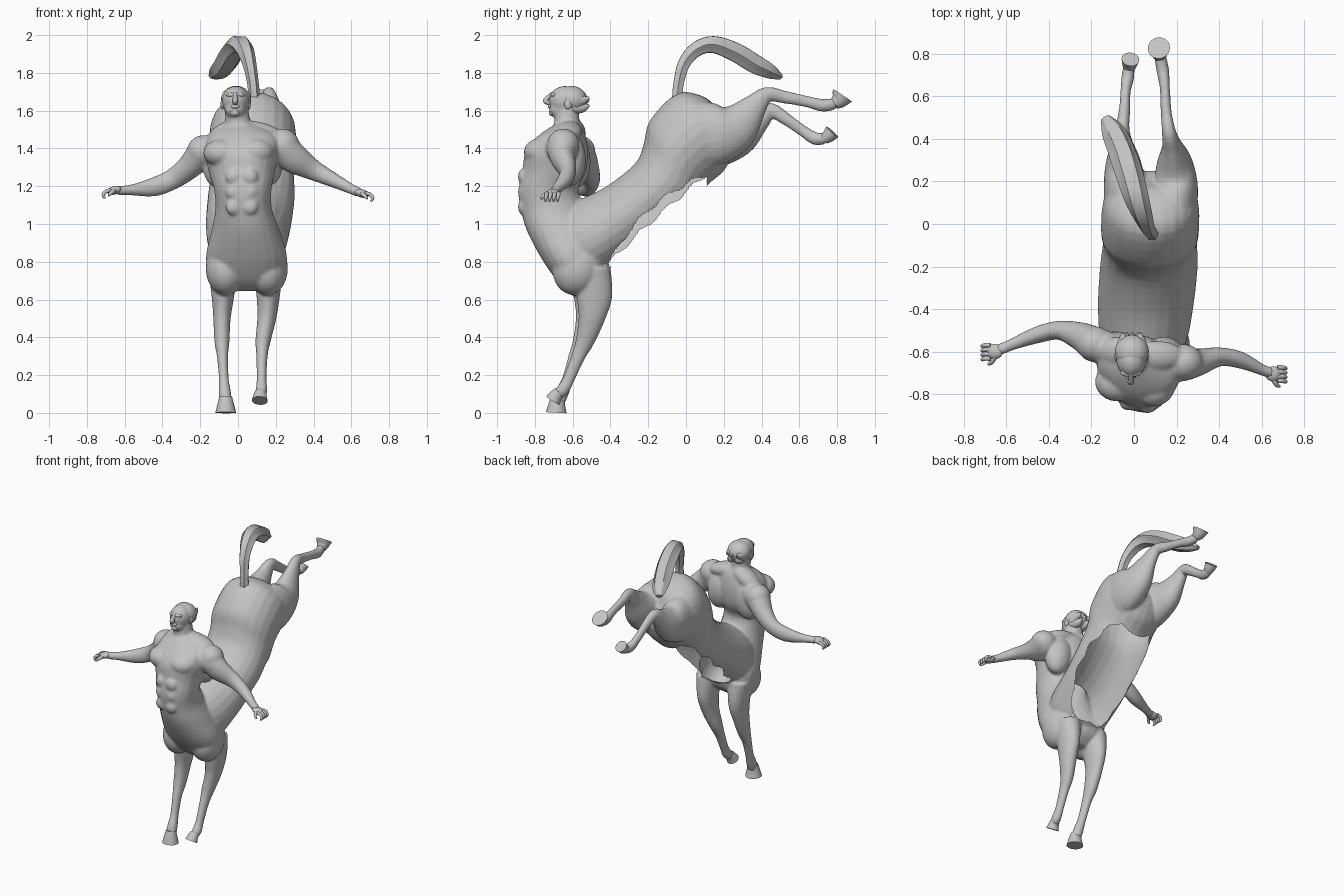
import bpy, bmesh, math
from mathutils import Vector, Euler

grey = bpy.data.materials.new("stone_grey")
grey.diffuse_color = (0.55, 0.55, 0.55, 1)
N = 24      # points round each ring
STEPS = 4   # rings between sections


def finish(name, bm):
    me = bpy.data.meshes.new(name)
    bm.to_mesh(me)
    bm.free()
    me.materials.append(grey)
    ob = bpy.data.objects.new(name, me)
    bpy.context.collection.objects.link(ob)
    return ob


def spline(rows):
    """Catmull-Rom through rows of numbers."""
    out, last = [], len(rows) - 1
    for i in range(last):
        p0, p1, p2, p3 = rows[max(i - 1, 0)], rows[i], rows[i + 1], rows[min(i + 2, last)]
        for s in range(STEPS):
            t = s / STEPS
            out.append([0.5 * (2 * b + (c - a) * t + (2 * a - 5 * b + 4 * c - d) * t * t
                               + (3 * b - a - 3 * c + d) * t ** 3)
                        for a, b, c, d in zip(p0, p1, p2, p3)])
    return out + [list(rows[-1])]


def skin(name, rings, ripple=0.0):
    """Closed skin over (centre, u, v) rings."""
    bm = bmesh.new()
    loops = []
    for c, u, v in rings:
        loop = []
        for k in range(N):
            a = 2 * math.pi * k / N
            r = 1 + ripple * math.cos(6 * a)
            loop.append(bm.verts.new(c + u * (r * math.cos(a)) + v * (r * math.sin(a))))
        loops.append(loop)
    for i in range(len(loops) - 1):
        for k in range(N):
            j = (k + 1) % N
            bm.faces.new((loops[i][k], loops[i][j], loops[i + 1][j], loops[i + 1][k]))
    bm.faces.new(loops[0][::-1])
    bm.faces.new(loops[-1])
    bmesh.ops.recalc_face_normals(bm, faces=bm.faces)
    return finish(name, bm)


def trunk(name, rows, slant=0.0):
    """Rows: x, y and z of one edge, y and z of the opposite edge, half width."""
    rings = []
    for x, ya, za, yb, zb, w in spline(rows):
        rings.append((Vector((x, (ya + yb) / 2, (za + zb) / 2)),
                      Vector((w, -slant * w, 0)),
                      Vector((0, (ya - yb) / 2, (za - zb) / 2))))
    return skin(name, rings)


def limb(name, rows, side=(1, 0, 0), ripple=0.0):
    """Rows: x, y, z, radius along side, radius across it."""
    pts = spline([r if len(r) == 5 else (*r, r[3]) for r in rows])
    rings = []
    for i, p in enumerate(pts):
        t = Vector(pts[min(i + 1, len(pts) - 1)][:3]) - Vector(pts[max(i - 1, 0)][:3])
        t.normalize()
        u = Vector(side)
        u = (u - t * u.dot(t)).normalized()
        rings.append((Vector(p[:3]), u * p[3], t.cross(u) * p[4]))
    return skin(name, rings, ripple)


def blob(name, centre, size, rot=(0, 0, 0)):
    bm = bmesh.new()
    bmesh.ops.create_uvsphere(bm, u_segments=24, v_segments=14, radius=1)
    e = Euler([math.radians(a) for a in rot]).to_matrix()
    for v in bm.verts:
        v.co = e @ Vector(a * b for a, b in zip(v.co, size)) + Vector(centre)
    return finish(name, bm)


# Horse barrel and rump
trunk("horse_body", [
    (.04, -.70, 1.05, -.70, .82, .13), (.045, -.58, 1.12, -.54, .70, .20),
    (.055, -.42, 1.20, -.35, .80, .225), (.07, -.27, 1.32, -.13, .96, .23),
    (.075, -.225, 1.42, .04, 1.09, .222), (.075, -.19, 1.55, .11, 1.20, .23),
    (.078, -.05, 1.69, .20, 1.28, .228), (.078, .08, 1.68, .24, 1.36, .20),
    (.075, .16, 1.62, .25, 1.42, .14), (.075, .19, 1.55, .22, 1.49, .06)])

# Human torso flowing down into the horse breast
trunk("torso", [
    (.01, -.69, 1.53, -.57, 1.54, .06), (.025, -.79, 1.46, -.54, 1.49, .17),
    (.02, -.85, 1.38, -.52, 1.39, .195), (.02, -.865, 1.28, -.53, 1.28, .175),
    (.025, -.885, 1.18, -.57, 1.18, .152), (.03, -.875, 1.08, -.52, 1.08, .15),
    (.04, -.84, .96, -.43, .96, .182), (.045, -.76, .81, -.41, .84, .215),
    (.045, -.68, .70, -.43, .72, .19), (.045, -.61, .645, -.50, .655, .10)], slant=0.12)

# Chest, stomach, shoulder and back muscles
blob("left_pectoral", (-.09, -.748, 1.375), (.095, .085, .072), (0, 0, -22))
blob("right_pectoral", (.095, -.77, 1.38), (.098, .088, .074), (0, 0, 15))
for row, z in enumerate((1.25, 1.17, 1.09)):
    for side, x, y in (("left", -.022, -.847), ("right", .062, -.86)):
        blob(f"{side}_abdominal_{row}", (x, y, z), (.044, .03, .044))
blob("left_deltoid", (-.185, -.565, 1.385), (.085, .085, .085))
blob("right_deltoid", (.235, -.65, 1.42), (.09, .085, .085))
blob("left_trapezius", (-.07, -.60, 1.48), (.12, .07, .055), (0, -32, 0))
blob("right_trapezius", (.11, -.62, 1.49), (.13, .07, .05), (0, 12, 0))
blob("left_back_muscle", (-.09, -.58, 1.33), (.095, .075, .14), (0, 10, 0))
blob("right_back_muscle", (.14, -.61, 1.34), (.095, .08, .14), (0, -12, 0))

# Arms
limb("left_arm", [(-.10, -.60, 1.40, .08), (-.19, -.56, 1.37, .08), (-.26, -.525, 1.30, .065),
                  (-.35, -.50, 1.235, .045, .055), (-.45, -.52, 1.195, .04, .05),
                  (-.57, -.565, 1.18, .028), (-.64, -.595, 1.178, .026)], (0, 1, 0))
limb("right_arm", [(.14, -.66, 1.42, .08), (.23, -.655, 1.40, .085), (.30, -.65, 1.345, .065, .08),
                   (.40, -.625, 1.285, .045, .055), (.50, -.64, 1.235, .04),
                   (.60, -.685, 1.185, .027), (.645, -.70, 1.165, .026)], (0, 1, 0))

# Neck and head, chin raised
limb("neck", [(.005, -.625, 1.46, .09, .08), (0, -.63, 1.53, .068), (-.01, -.63, 1.62, .062)])
blob("skull", (-.012, -.635, 1.65), (.072, .09, .08), (-15, 0, 0))
blob("jaw", (-.015, -.675, 1.605), (.054, .05, .046), (-20, 0, 0))

# Forelegs
limb("left_foreleg", [(-.08, -.51, .77, .08, .09), (-.08, -.50, .62, .06, .095),
                      (-.085, -.515, .50, .046, .07), (-.085, -.55, .38, .040, .05),
                      (-.082, -.585, .30, .030, .037), (-.075, -.625, .18, .026, .031),
                      (-.07, -.655, .11, .033, .036), (-.066, -.675, .06, .033, .035)])
limb("right_foreleg", [(.16, -.49, .77, .08, .09), (.16, -.485, .62, .062, .095),
                       (.152, -.50, .50, .050, .07), (.132, -.535, .38, .040, .05),
                       (.127, -.57, .30, .030, .037), (.125, -.62, .18, .026, .031),
                       (.125, -.65, .125, .031, .034), (.12, -.675, .10, .028, .03)])
for side, x in (("left", -.065), ("right", .158)):
    blob(side + "_breast", (x, -.575, .765), (.106, .13, .145), (-20, 0, 0))

# Kicking hind legs
limb("right_hind_leg", [(.195, .04, 1.47, .10, .18), (.197, .17, 1.48, .104, .165),
                        (.192, .27, 1.52, .088, .125), (.18, .36, 1.62, .048, .07),
                        (.165, .43, 1.685, .034, .042), (.152, .52, 1.672, .026, .034),
                        (.145, .64, 1.648, .024, .03), (.135, .725, 1.628, .03, .034),
                        (.122, .79, 1.638, .028, .03)])
limb("left_hind_leg", [(-.04, .04, 1.45, .10, .17), (-.043, .17, 1.46, .10, .16),
                       (-.05, .28, 1.48, .085, .12), (-.056, .38, 1.55, .05, .068),
                       (-.055, .45, 1.60, .034, .042), (-.045, .53, 1.555, .027, .033),
                       (-.04, .62, 1.492, .024, .03), (-.03, .685, 1.452, .03, .034),
                       (-.024, .74, 1.455, .027, .03)])

# Fuse everything so far into one skin
bpy.ops.object.select_all(action='SELECT')
body = bpy.data.objects["horse_body"]
bpy.context.view_layer.objects.active = body
bpy.ops.object.join()
body.name = "body"
rem = body.modifiers.new("fuse", 'REMESH')
rem.mode, rem.voxel_size = 'VOXEL', 0.009
soft = body.modifiers.new("soften", 'SMOOTH')
soft.factor, soft.iterations = 0.5, 5
for m in ("fuse", "soften"):
    bpy.ops.object.modifier_apply(modifier=m)

# Ragged open belly, higher on the right side
bm = bmesh.new()
bm.from_mesh(body.data)
gap = []
for f in bm.faces:
    c = f.calc_center_median()
    t = (c.y + .41) / .52
    if 0 < t < 1 and c.z > .77 and f.normal.z < .3:
        lift = (.09 if c.x > .075 else .015) * math.sin(math.pi * t ** .8)
        if c.z < .79 + .909 * (c.y + .41) + lift + .012 * math.sin(45 * c.y):
            gap.append(f)
bmesh.ops.delete(bm, geom=gap, context='FACES')
for f in bm.faces:
    f.material_index = 0
bm.to_mesh(body.data)
bm.free()
body.data.materials.clear()
body.data.materials.append(grey)

# Hands
for side, x, y, z, d in (("left", -.655, -.60, 1.178, -1), ("right", .655, -.705, 1.162, 1)):
    blob(side + "_palm", (x, y, z), (.04, .036, .022), (0, 15 * d, 0))
    for i in range(4):
        fy = y + .03 - .021 * i
        limb(f"{side}_finger_{i}", [(x + .02 * d, fy, z, .011), (x + .045 * d, fy, z - .006, .010),
                                    (x + .058 * d, fy - .004, z - .025, .009),
                                    (x + .048 * d, fy - .006, z - .042, .005)], (0, 1, 0))
    limb(side + "_thumb", [(x, y - .025, z, .012), (x + .015 * d, y - .05, z - .012, .011),
                           (x + .03 * d, y - .06, z - .028, .006)], (0, 1, 0))

# Face and swept-back hair
blob("chin", (-.016, -.706, 1.59), (.026, .02, .02))
blob("brow", (-.014, -.698, 1.683), (.05, .022, .014))
blob("lips", (-.016, -.720, 1.622), (.024, .012, .011))
limb("nose", [(-.014, -.70, 1.695, .010), (-.015, -.733, 1.668, .012), (-.015, -.742, 1.65, .015),
              (-.015, -.715, 1.638, .010)])
for side, x in (("left", -.082), ("right", .058)):
    blob(side + "_ear", (x, -.625, 1.635), (.010, .02, .028))
blob("hair", (-.01, -.60, 1.66), (.08, .08, .07), (-20, 0, 0))
for i, (x, z) in enumerate(((-.05, 1.66), (-.01, 1.65), (.03, 1.66), (-.035, 1.62), (.02, 1.62))):
    limb(f"hair_lock_{i}", [(x, -.60, z, .035), (x, -.55, z - .005, .026), (x, -.512, z + .01, .006)])

# Hooves
limb("left_fore_hoof", [(-.066, -.678, .085, .034), (-.065, -.684, .045, .044),
                        (-.065, -.687, .001, .055)])
limb("right_fore_hoof", [(.12, -.67, .11, .03), (.117, -.69, .088, .036), (.115, -.705, .065, .042)])
limb("right_hind_hoof", [(.122, .785, 1.635, .03), (.119, .81, 1.655, .042, .045),
                         (.117, .828, 1.68, .052, .06)])
limb("left_hind_hoof", [(-.024, .73, 1.45, .028), (-.02, .755, 1.467, .036), (-.017, .775, 1.488, .042)])

# Arched tail
limb("tail", [(.085, -.045, 1.66, .03), (.08, -.04, 1.74, .028), (.06, -.01, 1.85, .034),
              (.035, .055, 1.925, .045, .04), (.005, .145, 1.95, .055, .046),
              (-.03, .26, 1.91, .06, .052), (-.065, .36, 1.85, .058, .052),
              (-.10, .44, 1.81, .05, .04), (-.135, .50, 1.78, .022, .014)], ripple=0.09)

# Smooth shading with crisp hoof edges
bpy.ops.object.select_all(action='SELECT')
bpy.context.view_layer.objects.active = body
bpy.ops.object.shade_smooth_by_angle(angle=math.radians(45))
